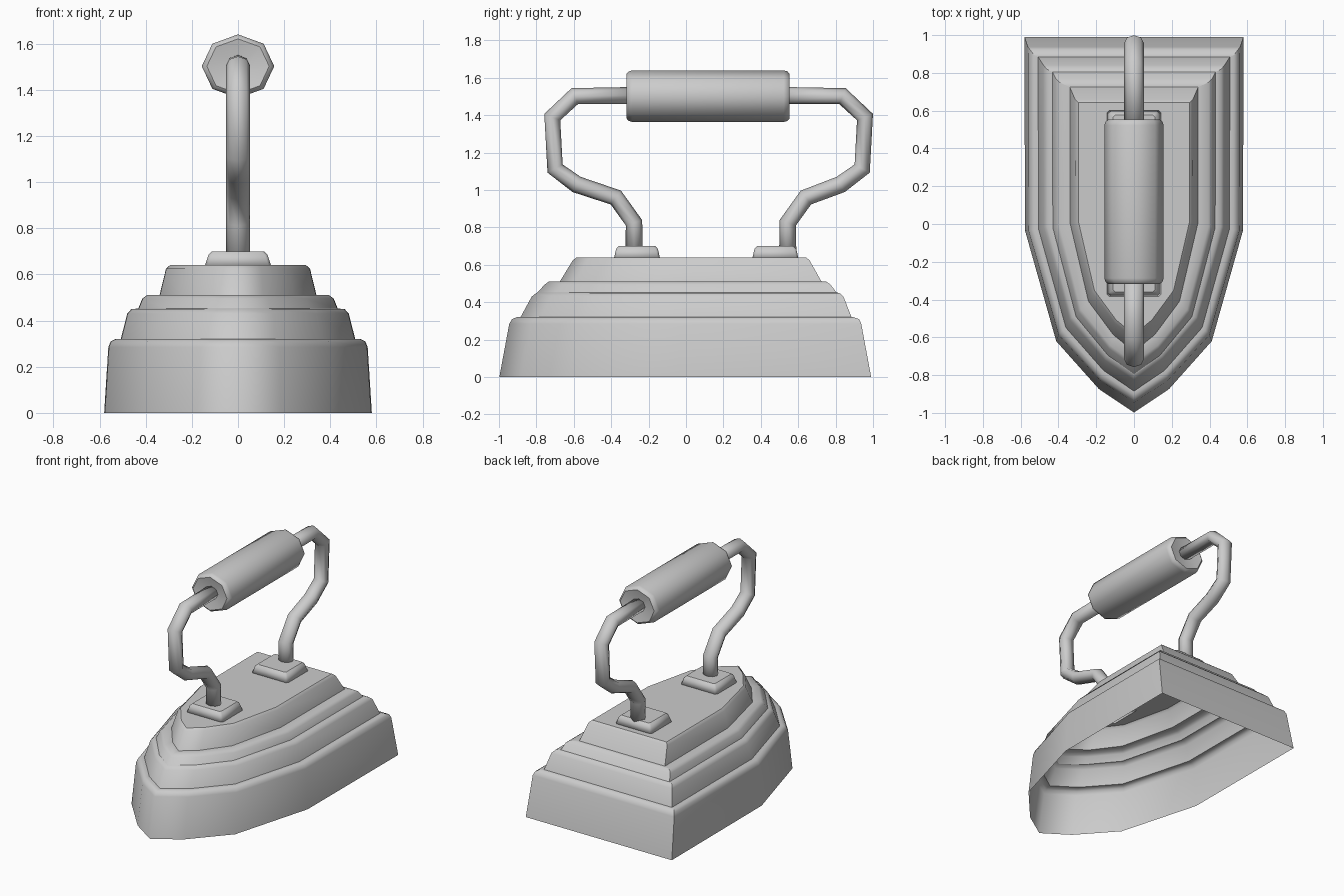
import bpy, bmesh, math
from mathutils import Vector

if "Cube" in bpy.data.objects:
    bpy.data.objects.remove(bpy.data.objects["Cube"])


def loft(name, rings, cap_start=True, cap_end=True, sharp_rings=(), sharp_cols=()):
    """Skin a list of closed rings, smooth shaded, with chosen hard edges."""
    bm = bmesh.new()
    rows = [[bm.verts.new(p) for p in r] for r in rings]
    n = len(rows[0])
    for a, b in zip(rows, rows[1:]):
        for i in range(n):
            j = (i + 1) % n
            bm.faces.new((a[i], a[j], b[j], b[i]))
    if cap_start:
        bm.faces.new(rows[0][::-1])
    if cap_end:
        bm.faces.new(rows[-1])
    bmesh.ops.recalc_face_normals(bm, faces=bm.faces)
    for f in bm.faces:
        f.smooth = True
    for k in sharp_rings:
        for i in range(n):
            bm.edges.get((rows[k][i], rows[k][(i + 1) % n])).smooth = False
    for c in sharp_cols:
        for a, b in zip(rows, rows[1:]):
            bm.edges.get((a[c], b[c])).smooth = False
    me = bpy.data.meshes.new(name)
    bm.to_mesh(me)
    bm.free()
    ob = bpy.data.objects.new(name, me)
    bpy.context.collection.objects.link(ob)
    return ob


# stepped hollow body: one pointed outline fitted to each level
half = [(1, 1), (0.995, -0.03), (0.71, -0.62), (0.32, -0.875)]
outline = half + [(0, -1)] + [(-x, y) for x, y in half[::-1]]
# z, half width, front y, back y
levels = [
    (0.00, 0.580, -0.998, 0.99),
    (0.285, 0.562, -0.945, 0.937),
    (0.31, 0.552, -0.930, 0.925),
    (0.32, 0.530, -0.905, 0.895),
    (0.32, 0.508, -0.905 + 0.02, 0.885),
    (0.43, 0.480, -0.825, 0.842),
    (0.45, 0.462, -0.800, 0.820),
    (0.452, 0.432, -0.795, 0.805),
    (0.495, 0.415, -0.755, 0.772),
    (0.51, 0.395, -0.735, 0.750),
    (0.51, 0.340, -0.675, 0.725),
    (0.625, 0.312, -0.605, 0.660),
    (0.64, 0.295, -0.585, 0.642),
]
rings = [[(x * w, yf + (y + 1) / 2 * (yb - yf), z) for x, y in outline]
         for z, w, yf, yb in levels]
loft("iron_body", rings, cap_start=False, sharp_rings=(4, 7, 10, 12),
     sharp_cols=(0, len(outline) - 1))

MID = 0.118   # the handle is symmetric about this y
GRIP_Z = 1.502


# mounting pads
def pad(name, cy):
    prof = [(0.635, 0.145, 0.123), (0.685, 0.128, 0.112), (0.70, 0.112, 0.098)]
    rs = []
    for z, a, b in prof:
        c = 0.012
        rs.append([(x, cy + y, z) for x, y in (
            (a, -b + c), (a, b - c), (a - c, b), (-a + c, b),
            (-a, b - c), (-a, -b + c), (-a + c, -b), (a - c, -b))])
    loft(name, rs, sharp_rings=(2,))


pad("front_pad", -0.262)
pad("rear_pad", 0.478)


# bent handle arms swept along a path in the YZ plane
path = [(-0.278, 0.66), (-0.278, 0.825), (-0.375, 0.96), (-0.585, 1.03),
        (-0.70, 1.115), (-0.715, 1.39), (-0.595, 1.502), (-0.28, 1.505)]


def arm(name, pts, sides=8):
    pts = [Vector((0, y, z)) for y, z in pts]
    rs = []
    for i, p in enumerate(pts):
        d1 = (p - pts[max(i - 1, 0)]).normalized()
        d2 = (pts[min(i + 1, len(pts) - 1)] - p).normalized()
        t = (d1 + d2).normalized()
        nrm = Vector((0, -t.z, t.y))
        rs.append([p + Vector((0.053 * math.cos(a), 0, 0)) + nrm * 0.046 * math.sin(a)
                   for a in (2 * math.pi * k / sides for k in range(sides))])
    loft(name, rs)


arm("front_arm", path)
arm("rear_arm", [(2 * MID - y + (0.006 if z > 1 else 0.03), z) for y, z in path])

# eight-sided grip with softened, slightly dished ends
grip = [(-0.42, 0.05), (-0.436, 0.135), (-0.425, 0.150), (-0.405, 0.157),
        (0.405, 0.157), (0.425, 0.150), (0.436, 0.135), (0.42, 0.05)]
loft("grip", [[(r * math.cos(k * math.pi / 4), MID + y,
                GRIP_Z + r * 0.88 * math.sin(k * math.pi / 4)) for k in range(8)]
              for y, r in grip], sharp_rings=(1, 6))
